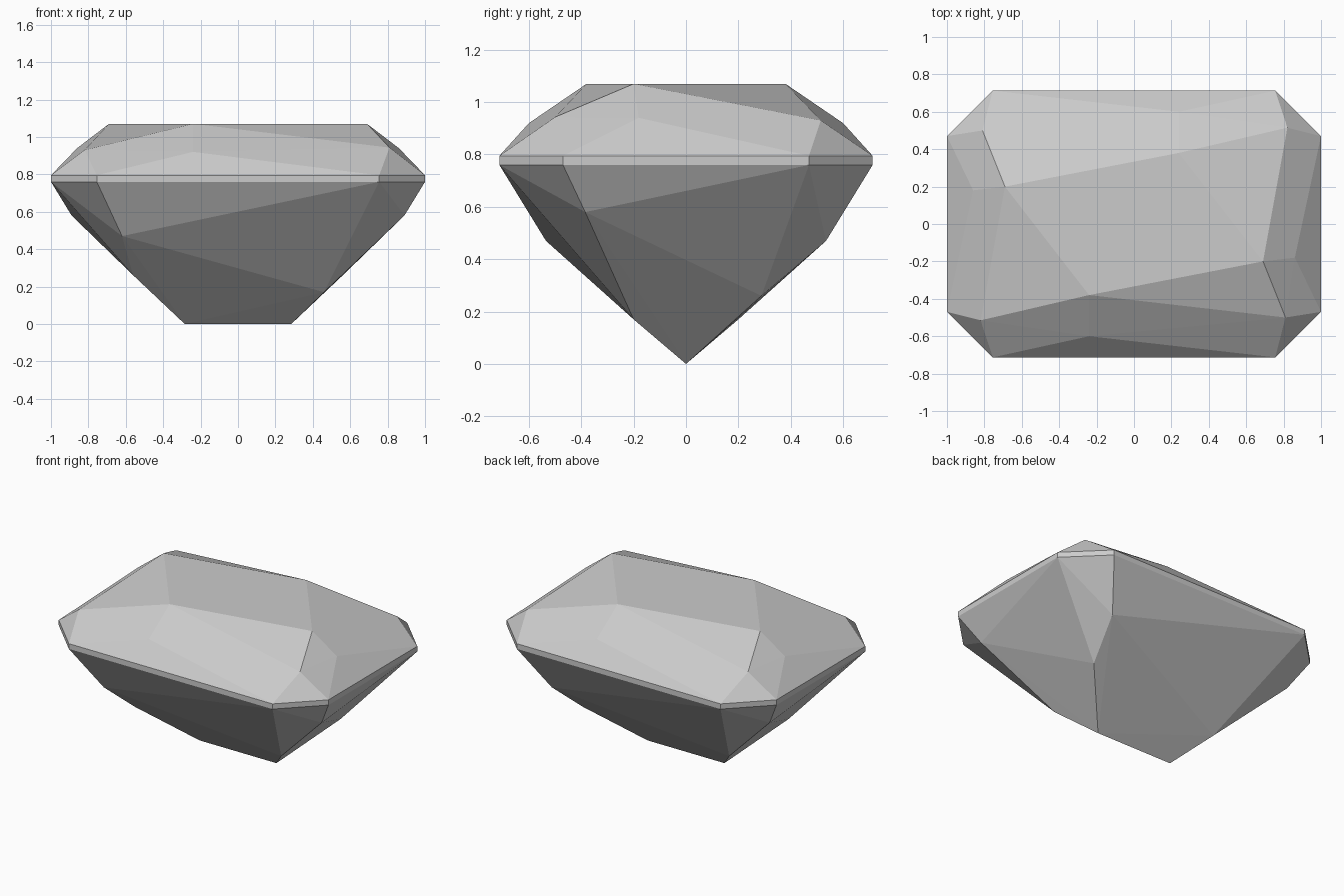
import bpy
import bmesh
import math

if "Cube" in bpy.data.objects:
    bpy.data.objects.remove(bpy.data.objects["Cube"], do_unlink=True)

# Single stone colour
stone = bpy.data.materials.new("pale_grey_stone")
stone.use_nodes = True
grey = (0.6, 0.6, 0.6, 1.0)
stone.diffuse_color = grey
stone.node_tree.nodes["Principled BSDF"].inputs["Base Color"].default_value = grey


def half_turn(points):
    """Repeat points with a half turn about the vertical axis."""
    return points + [(-x, -y, z) for x, y, z in points]


# Girdle: an upright band with clipped corners
girdle = [(sx * x, sy * y, z)
          for z in (0.76, 0.795)
          for x, y in ((1.0, 0.47), (0.755, 0.713))
          for sx in (-1, 1) for sy in (-1, 1)]

# Crown: skewed table, then the twisted ring of facet corners below it
table = half_turn([(0.69, -0.2, 1.07), (-0.24, -0.38, 1.07)])
crown = half_turn([(0.82, 0.515, 0.93), (0.81, -0.5, 0.943),
                   (0.86, -0.18, 0.94), (-0.24, -0.6, 0.92)])

# Pavilion: twisted facet corners narrowing to a straight keel
pavilion = half_turn([(0.62, 0.535, 0.47), (0.89, -0.385, 0.58),
                      (0.46, -0.2, 0.17), (0.56, 0.288, 0.26)])
keel = half_turn([(0.285, 0.0, 0.0)])

# Wrap the corners in planar facets
bm = bmesh.new()
for co in girdle + table + crown + pavilion + keel:
    bm.verts.new(co)
bmesh.ops.convex_hull(bm, input=bm.verts[:])
bmesh.ops.dissolve_limit(bm, angle_limit=math.radians(0.5),
                         verts=bm.verts[:], edges=bm.edges[:])
bmesh.ops.recalc_face_normals(bm, faces=bm.faces[:])

mesh = bpy.data.meshes.new("cut_gem")
bm.to_mesh(mesh)
bm.free()
mesh.materials.append(stone)
gem = bpy.data.objects.new("cut_gem", mesh)
bpy.context.collection.objects.link(gem)
